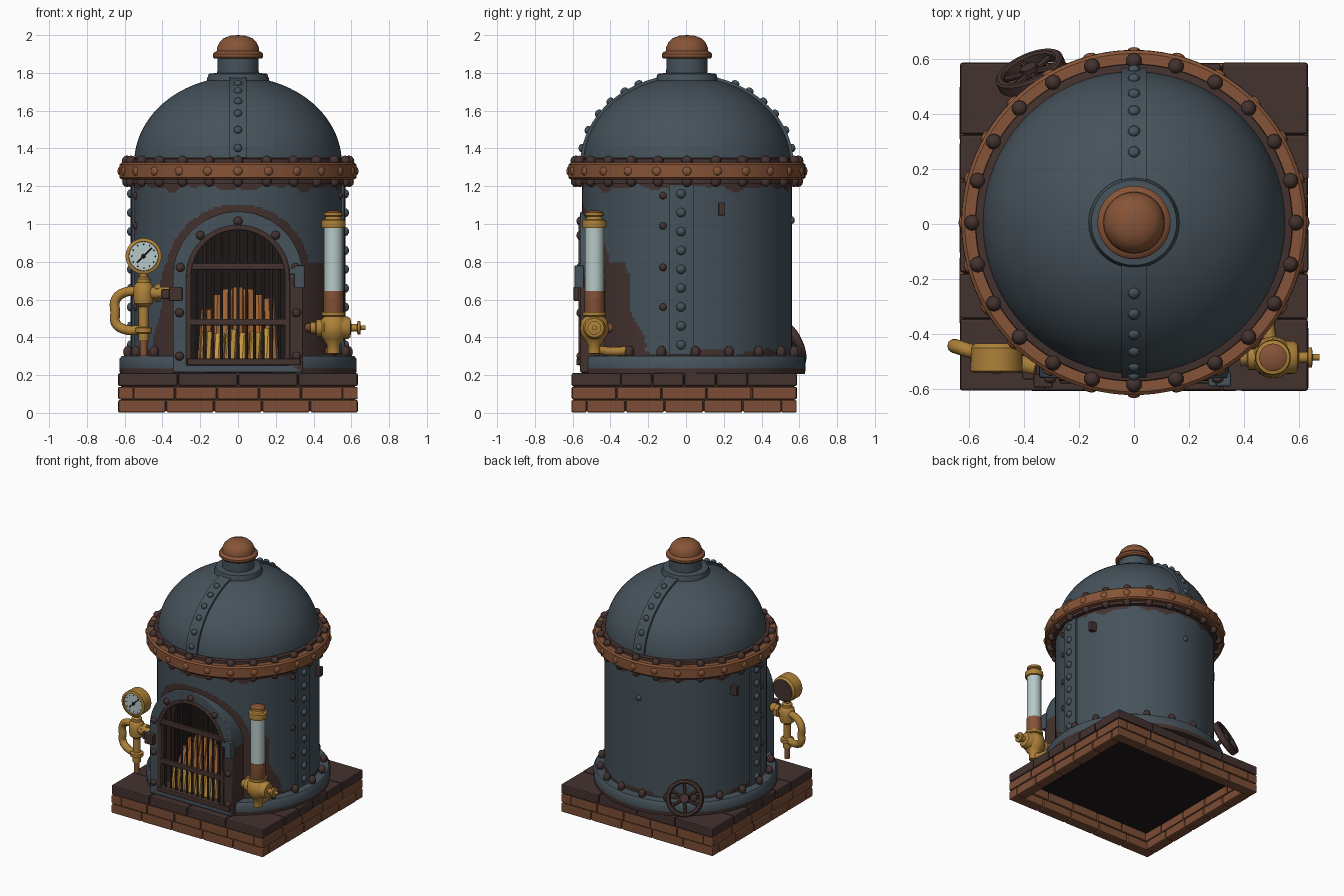
import bpy, bmesh, math, random
from math import sin, cos, pi, radians, hypot, sqrt
from mathutils import Vector, Matrix

if "Cube" in bpy.data.objects:
    bpy.data.objects.remove(bpy.data.objects["Cube"])

random.seed(4)
CY = 0.005          # boiler axis y
BR = 0.555          # boiler radius


def material(name, r, g, b):
    m = bpy.data.materials.new(name)
    m.diffuse_color = (r, g, b, 1)
    m.use_nodes = True
    m.node_tree.nodes["Principled BSDF"].inputs["Base Color"].default_value = m.diffuse_color
    return m


SLATE = material("slate blue iron", 0.060, 0.084, 0.103)
RUST = material("dark rust", 0.057, 0.032, 0.028)
COPPER = material("copper", 0.24, 0.088, 0.038)
BRICK = material("brick", 0.20, 0.075, 0.036)
BRASS = material("brass", 0.42, 0.22, 0.04)
GLASS = material("pale glass", 0.48, 0.58, 0.58)
SOOT = material("soot black", 0.012, 0.009, 0.009)
LOG = material("ember wood", 0.36, 0.13, 0.035)
FLAME = material("flame yellow", 0.65, 0.36, 0.06)


def finish(name, bm, mats, bevel=0, smooth=True, flip=False):
    bmesh.ops.remove_doubles(bm, verts=bm.verts, dist=1e-5)
    bmesh.ops.recalc_face_normals(bm, faces=bm.faces)
    if flip:
        bmesh.ops.reverse_faces(bm, faces=bm.faces)
    me = bpy.data.meshes.new(name)
    bm.to_mesh(me)
    bm.free()
    for m in (mats if isinstance(mats, list) else [mats]):
        me.materials.append(m)
    ob = bpy.data.objects.new(name, me)
    bpy.context.collection.objects.link(ob)
    if smooth:
        me.shade_smooth()
        me.set_sharp_from_angle(angle=radians(38))
    if bevel:
        b = ob.modifiers.new("bevel", 'BEVEL')
        b.width, b.segments = bevel, 2
    return ob


def aim(origin, axis):
    q = Vector((0, 0, 1)).rotation_difference(Vector(axis).normalized())
    return Matrix.Translation(origin) @ q.to_matrix().to_4x4()


def lathe(name, prof, mats, origin=(0, CY, 0), axis=(0, 0, 1), segs=28, a0=0, a1=2 * pi, closed=False, rule=None, skip=None):
    """Turn (radius, height) points around an axis; rule colours faces, skip drops faces."""
    bm, M = bmesh.new(), aim(origin, axis)
    rings = [[bm.verts.new(M @ Vector((r * cos(a), r * sin(a), z))) for r, z in prof]
             for a in (a0 + (a1 - a0) * i / segs for i in range(segs + 1))]
    n = len(prof)
    for A, B in zip(rings, rings[1:]):
        for j in range(n if closed else n - 1):
            k = (j + 1) % n
            f = bm.faces.new((A[j], B[j], B[k], A[k]))
            c = f.calc_center_median()
            if skip and skip(c):
                bm.faces.remove(f)
            elif rule:
                f.material_index = rule(c)
    if closed and a1 - a0 < 6.2:
        bm.faces.new(rings[0])
        bm.faces.new(rings[-1])
    bmesh.ops.dissolve_degenerate(bm, dist=1e-6, edges=bm.edges)
    return finish(name, bm, mats)


def rod(name, p0, p1, r, mat, segs=16):
    d = Vector(p1) - Vector(p0)
    return lathe(name, [(0, 0), (r, 0), (r, d.length), (0, d.length)], mat, p0, d, segs)


def boxes(name, items, mat, bevel=0.006):
    bm = bmesh.new()
    for c, s in items:
        bmesh.ops.create_cube(bm, size=1, matrix=Matrix.Translation(c) @ Matrix.Diagonal((*s, 1)))
    return finish(name, bm, mat, bevel, smooth=False)


def rivets(name, items, r, mat, flat=0.75):
    bm = bmesh.new()
    for p, n in items:
        bmesh.ops.create_uvsphere(bm, u_segments=10, v_segments=6, radius=r,
                                  matrix=aim(p, n) @ Matrix.Diagonal((1, 1, flat, 1)))
    return finish(name, bm, mat)


def tube(name, pts, r, mat):
    cu = bpy.data.curves.new(name, 'CURVE')
    cu.dimensions, cu.bevel_depth, cu.bevel_resolution, cu.use_fill_caps = '3D', r, 3, True
    sp = cu.splines.new('BEZIER')
    sp.bezier_points.add(len(pts) - 1)
    for b, p in zip(sp.bezier_points, pts):
        b.co = p
        b.handle_left_type = b.handle_right_type = 'AUTO'
    sp.resolution_u = 6
    cu.materials.append(mat)
    ob = bpy.data.objects.new(name, cu)
    bpy.context.collection.objects.link(ob)
    bpy.ops.object.select_all(action='DESELECT')
    ob.select_set(True)
    bpy.context.view_layer.objects.active = ob
    bpy.ops.object.convert(target='MESH')


def around(r, z, a):
    return (r * cos(a), CY + r * sin(a), z)


# --- brick plinth: two brick courses and a stone course, hollow below
def course(name, z0, z1, n, depth, mat, wide):
    hx, hy, cy, gap, items = 0.635, 0.597, -0.01, 0.006, []
    for h, o, along_x in ((hx, hy, True), (hy, hx, False)):
        L = h if along_x == wide else h - depth
        for s in (-1, 1):
            for i in range(n):
                u, v, w = -L + (i + 0.5) * 2 * L / n, s * (o - depth / 2 - random.uniform(0, 0.004)), 2 * L / n - gap
                c, d = ((u, v), (w, depth)) if along_x else ((v, u), (depth, w))
                items.append(((c[0], c[1] + cy, (z0 + z1) / 2), (*d, z1 - z0 - 0.004)))
    boxes(name, items, mat, 0.008)


course("brick_course_low", 0, 0.07, 5, 0.08, BRICK, True)
course("brick_course_high", 0.07, 0.14, 5, 0.08, BRICK, False)
course("stone_course", 0.14, 0.212, 4, 0.26, RUST, True)
boxes("plinth_core", [((0, -0.01, 0.17), (1.235, 1.16, 0.06))], SOOT, 0)
boxes("mortar", [((0, s * 0.57 - 0.01, 0.085), (1.225, 0.03, 0.15)) for s in (-1, 1)] +
      [((s * 0.605, -0.01, 0.085), (0.03, 1.155, 0.15)) for s in (-1, 1)], RUST, 0)


# --- boiler shell with rust around door, top and foot; opening left for the firebox
def shell_colour(c):
    a = math.atan2(c.y, c.x)
    wob = 0.013 * sin(9 * a) + 0.008 * sin(23 * a)
    lim = (0.51 if c.x > 0 else 0.45) - 0.13 * (c.z - 0.3) + 0.01 * sin(20 * c.z)
    near = c.y < 0 and ((c.z < 0.8 and abs(c.x) < lim) or hypot(c.x, c.z - 0.72) < 0.385)
    return int(near or c.z > 1.19 + wob or c.z < 0.325 + wob)


lathe("boiler_shell", [(BR, 0.2 + 0.01125 * i) for i in range(103)], [SLATE, RUST], segs=240, rule=shell_colour,
      skip=lambda c: c.y < 0 and abs(c.x) < 0.27 and c.z > 0.25 and (c.z < 0.72 or hypot(c.x, c.z - 0.72) < 0.27))
D0 = math.asin(0.34 / 0.62)
lathe("foot_flange", [(0.5, 0.205), (0.625, 0.205), (0.628, 0.235), (0.628, 0.285), (0.615, 0.302), (0.5, 0.305)],
      [SLATE, RUST], segs=96, a0=-pi / 2 + D0, a1=1.5 * pi - D0, closed=True, rule=lambda c: int(c.z < 0.23))
lathe("copper_band", [(0.54, 1.235), (0.615, 1.235), (0.627, 1.245), (0.627, 1.315), (0.615, 1.325), (0.54, 1.325)],
      COPPER, segs=96, closed=True)
lathe("band_lip", [(0.54, 1.215), (0.585, 1.215), (0.585, 1.24), (0.575, 1.345), (0.54, 1.35)], RUST, segs=96, closed=True)
ring = [2 * pi * i / 24 for i in range(24)]
rivets("band_rivets", [(around(0.627, 1.28, a), (cos(a), sin(a), 0)) for a in ring], 0.024, COPPER, 0.45)
rivets("band_top_bolts", [(around(0.588, 1.335, a), (0, 0, 1)) for a in ring], 0.029, RUST, 0.95)
rivets("band_under_bolts", [(around(0.588, 1.225, a), (0, 0, 1)) for a in ring], 0.027, RUST, 1.1)
feet = [2 * pi * (i + 0.25) / 20 for i in range(20)]
rivets("foot_bolts", [(around(0.585, 0.322, a), (0, 0, 1)) for a in feet if sin(a) > -0.75], 0.026, RUST, 1.3)


# --- dome, seam strip and chimney cap
def dome(t, off=0):
    return (0.55 + off) * cos(t), 1.32 + (0.46 + off) * sin(t)


lathe("dome", [dome(radians(t)) for t in range(0, 82, 4)], [SLATE, RUST], segs=96, rule=lambda c: int(c.z < 1.345))
bm = bmesh.new()
for s in (-1, 1):
    rows = []
    for i in range(19):
        t = radians(4 + 4 * i)
        rows.append([bm.verts.new((x, CY + s * dome(t, o)[0], dome(t, o)[1]))
                     for x, o in ((-0.045, -0.02), (-0.045, 0.014), (0.045, 0.014), (0.045, -0.02))])
    for A, B in zip(rows, rows[1:]):
        for j in range(3):
            bm.faces.new((A[j], A[j + 1], B[j + 1], B[j]))
finish("dome_strip", bm, SLATE)
pins = []
for s in (-1, 1):
    for t in (10, 22, 34, 44, 54, 63):
        r, z = dome(radians(t), 0.016)
        pins.append(((0, CY + s * r, z), (0, s * cos(radians(t)), sin(radians(t)))))
rivets("dome_rivets", pins, 0.022, SLATE)
lathe("chimney_collar", [(0.165, 1.74), (0.165, 1.765), (0.155, 1.795), (0.11, 1.80), (0.108, 1.885), (0, 1.885)], SLATE, segs=40)
lathe("chimney_cap", [(0, 1.875), (0.125, 1.875), (0.133, 1.885), (0.133, 1.9), (0.125, 1.91), (0.112, 1.915), (0.11, 1.935),
                      (0.098, 1.962), (0.075, 1.984), (0.04, 1.997), (0, 2.0)], COPPER, segs=40)

# --- side strips, loose rivets and lugs on both flanks
for s, side in ((1, "right"), (-1, "left")):
    mid = -0.055 if s > 0 else pi + 0.055
    lathe(side + "_strip", [(0.54, 0.31), (0.569, 0.31), (0.569, 1.21), (0.54, 1.21)], SLATE,
          segs=8, a0=mid - 0.115, a1=mid + 0.115, closed=True)
    rivets(side + "_strip_rivets", [(around(0.57, 0.36 + 0.1 * i, mid), (s, 0, 0)) for i in range(9)], 0.025, SLATE)
    loose = mid - s * 0.175
    rivets(side + "_loose_rivets", [(around(0.556, z, loose), (s, -0.2, 0)) for z in (0.56, 0.77, 0.99, 1.15)], 0.02, RUST)
    boxes(side + "_lug", [((s * 0.535, 0.19, 1.08), (0.06, 0.035, 0.07))], RUST)
rivets("back_rivet", [(around(0.556, 1.02, pi / 2), (0, 1, 0))], 0.02, SLATE)


# --- arched door frame, rim and firebox
def arch(r, zb, y):
    return [Vector((r, y, zb))] + [Vector((r * cos(a), y, 0.72 + r * sin(a))) for a in
                                   (pi * i / 32 for i in range(33))] + [Vector((-r, y, zb))]


def arch_ring(name, ro, ri, zo, zi, yf, yb, mats, rule=None):
    bm = bmesh.new()
    L = [[bm.verts.new(p) for p in arch(*q)] for q in ((ro, zo, yf), (ri, zi, yf), (ri, zi, yb), (ro, zo, yb))]
    n = len(L[0])
    for k in range(4):
        A, B = L[k], L[(k + 1) % 4]
        for i in range(n):
            j = (i + 1) % n
            f = bm.faces.new((A[i], A[j], B[j], B[i]))
            f.material_index = rule(f.calc_center_median()) if rule else 0
    return finish(name, bm, mats, 0.006)


arch_ring("door_frame", 0.345, 0.265, 0.215, 0.26, -0.56, -0.38, [SLATE, RUST], lambda c: int(c.x > 0.2 and c.z < 0.72))
arch_ring("door_rim", 0.275, 0.248, 0.25, 0.285, -0.57, -0.40, RUST)
bm = bmesh.new()
A, B = [[bm.verts.new(p) for p in arch(0.255, 0.27, y)] for y in (-0.45, -0.2)]
for i in range(len(A)):
    j = (i + 1) % len(A)
    bm.faces.new((A[i], A[j], B[j], B[i]))
bm.faces.new(B)
finish("firebox", bm, SOOT, flip=True)
for i in range(11):
    x = -0.22 + 0.044 * i
    rod("grate_bar_%d" % i, (x, -0.545, 0.28), (x, -0.545, 0.72 + sqrt(0.25 ** 2 - x * x)), 0.008, RUST, 8)
boxes("grate_rails", [((0, -0.555, z), (0.51, 0.025, 0.035)) for z in (0.48, 0.775)] +
      [((0.03, -0.565, 0.27), (0.6, 0.03, 0.035))], RUST)
rivets("door_rivets", [((s * x, -0.562, z), (0, -1, 0)) for s in (-1, 1)
                       for x, z in ((0.2, 0.94), (0.305, 0.77), (0.31, 0.53), (0.31, 0.3))] +
       [((0, -0.562, 1.015), (0, -1, 0))], 0.024, RUST)
boxes("door_hinge", [((-0.33, -0.57, 0.63), (0.07, 0.05, 0.075)), ((-0.38, -0.54, 0.63), (0.05, 0.05, 0.05))], RUST)
boxes("door_latch", [((0.325, -0.565, 0.72), (0.055, 0.05, 0.12)), ((0.3, -0.575, 0.75), (0.06, 0.03, 0.035))], SLATE)

# --- logs and flames
for i, top in enumerate((0.54, 0.62, 0.65, 0.66, 0.65, 0.62, 0.6)):
    x = -0.18 + 0.06 * i
    rod("log_%d" % i, (x, -0.46, 0.28), (x * 0.9, -0.38, top), 0.034, LOG, 8)
for i in range(6):
    x = -0.17 + 0.064 * i
    rod("flame_%d" % i, (x, -0.5, 0.28), (x + 0.01, -0.49, 0.41 + random.uniform(0, 0.05)), 0.03, FLAME, 8)

# --- pressure gauge with pipe loop on the left
gx, gy = -0.5, -0.49
lathe("gauge_housing", [(0, 0), (0.08, 0), (0.093, 0.015), (0.095, 0.1), (0.078, 0.105), (0.076, 0.092), (0, 0.092)],
      [BRASS, RUST], (gx, -0.435, 0.83), (0, -1, 0), 36, rule=lambda c: int(c.y > -0.437))
lathe("gauge_dial", [(0, 0.094), (0.077, 0.094), (0.077, 0.09)], GLASS, (gx, -0.435, 0.83), (0, -1, 0), 36)
rod("gauge_needle", (gx - 0.035, -0.531, 0.795), (gx + 0.045, -0.531, 0.875), 0.0035, SOOT, 6)
rivets("gauge_marks", [((gx + 0.063 * cos(a), -0.529, 0.83 + 0.063 * sin(a)), (0, -1, 0)) for a in ring[::2]], 0.004, SOOT, 0.4)
rivets("gauge_hub", [((gx, -0.531, 0.83), (0, -1, 0))], 0.012, SOOT)
lathe("gauge_stem", [(0, 0.38), (0.028, 0.38), (0.028, 0.42), (0.045, 0.425), (0.045, 0.45), (0.026, 0.455), (0.026, 0.56),
                     (0.05, 0.58), (0.055, 0.63), (0.05, 0.675), (0.036, 0.69), (0.036, 0.71), (0.022, 0.72), (0.022, 0.75)],
      BRASS, (gx, gy, 0))
rod("gauge_tail", (gx, gy, 0.3), (gx, gy, 0.39), 0.02, COPPER)
rod("gauge_feed", (gx, gy, 0.635), (-0.36, -0.52, 0.635), 0.033, BRASS)
lathe("gauge_nut", [(0, 0), (0.048, 0), (0.048, 0.03), (0, 0.03)], BRASS, (-0.44, gy, 0.635), (1, 0, 0), 6)
tube("gauge_loop", [(gx, gy, 0.64), (-0.6, -0.46, 0.638), (-0.647, -0.445, 0.6), (-0.65, -0.445, 0.53),
                    (-0.647, -0.445, 0.475), (-0.6, -0.46, 0.442), (gx, gy, 0.44)], 0.026, BRASS)

# --- sight glass and valve on the right
sx, sy = 0.505, -0.485
V = (sx, sy, 0)
lathe("sight_glass", [(0, 0.64), (0.05, 0.64), (0.05, 0.99), (0, 0.99)], GLASS, V)
lathe("sight_sleeve", [(0, 0.52), (0.05, 0.52), (0.053, 0.53), (0.053, 0.645), (0, 0.645)], COPPER, V)
lathe("sight_cap", [(0, 0.98), (0.062, 0.98), (0.065, 1.0), (0.062, 1.02), (0.045, 1.025), (0.04, 1.04), (0.05, 1.045),
                    (0.05, 1.06), (0.03, 1.07), (0, 1.072)], [BRASS, COPPER], V, rule=lambda c: int(c.z > 1.061))
lathe("valve_body", [(0, 0.31), (0.034, 0.315), (0.034, 0.36), (0.055, 0.39), (0.073, 0.42), (0.076, 0.45), (0.07, 0.49),
                     (0.05, 0.51), (0.062, 0.515), (0.062, 0.535), (0, 0.535)], BRASS, V)
lathe("valve_arm", [(0, -0.12), (0.03, -0.12), (0.03, -0.095), (0.045, -0.09), (0.045, -0.05), (0.06, -0.05), (0.06, 0.075),
                    (0.05, 0.09), (0.02, 0.095), (0.02, 0.125), (0.036, 0.128), (0.036, 0.142), (0.012, 0.145),
                    (0.012, 0.17), (0, 0.17)], BRASS, (sx, sy, 0.45), (1, 0, 0))
rod("valve_feed", (sx - 0.1, sy, 0.45), (sx - 0.15, -0.36, 0.45), 0.025, COPPER)
tube("valve_drain", [(sx, sy, 0.38), (sx, sy + 0.01, 0.345), (sx - 0.01, sy + 0.06, 0.328), (sx - 0.02, -0.32, 0.328)], 0.024, BRASS)

# --- handwheel at the back, tilted upward
W = Vector((-0.375, 0.55, 0.36))
N = Vector((-0.38, 0.85, 0.4)).normalized()
lathe("wheel_rim", [(0.1, -0.018), (0.107, -0.025), (0.123, -0.025), (0.131, -0.018), (0.131, 0.018), (0.123, 0.025),
                    (0.107, 0.025), (0.1, 0.018)], RUST, W, N, 32, closed=True)
Q = aim(W, N)
for i in range(6):
    a = pi * i / 3
    rod("wheel_spoke_%d" % i, W, Q @ Vector((0.11 * cos(a), 0.11 * sin(a), 0)), 0.012, RUST, 8)
rod("wheel_hub", W - N * 0.02, W + N * 0.025, 0.032, RUST, 12)
rod("wheel_shaft", W, W - N * 0.16, 0.016, RUST, 10)
